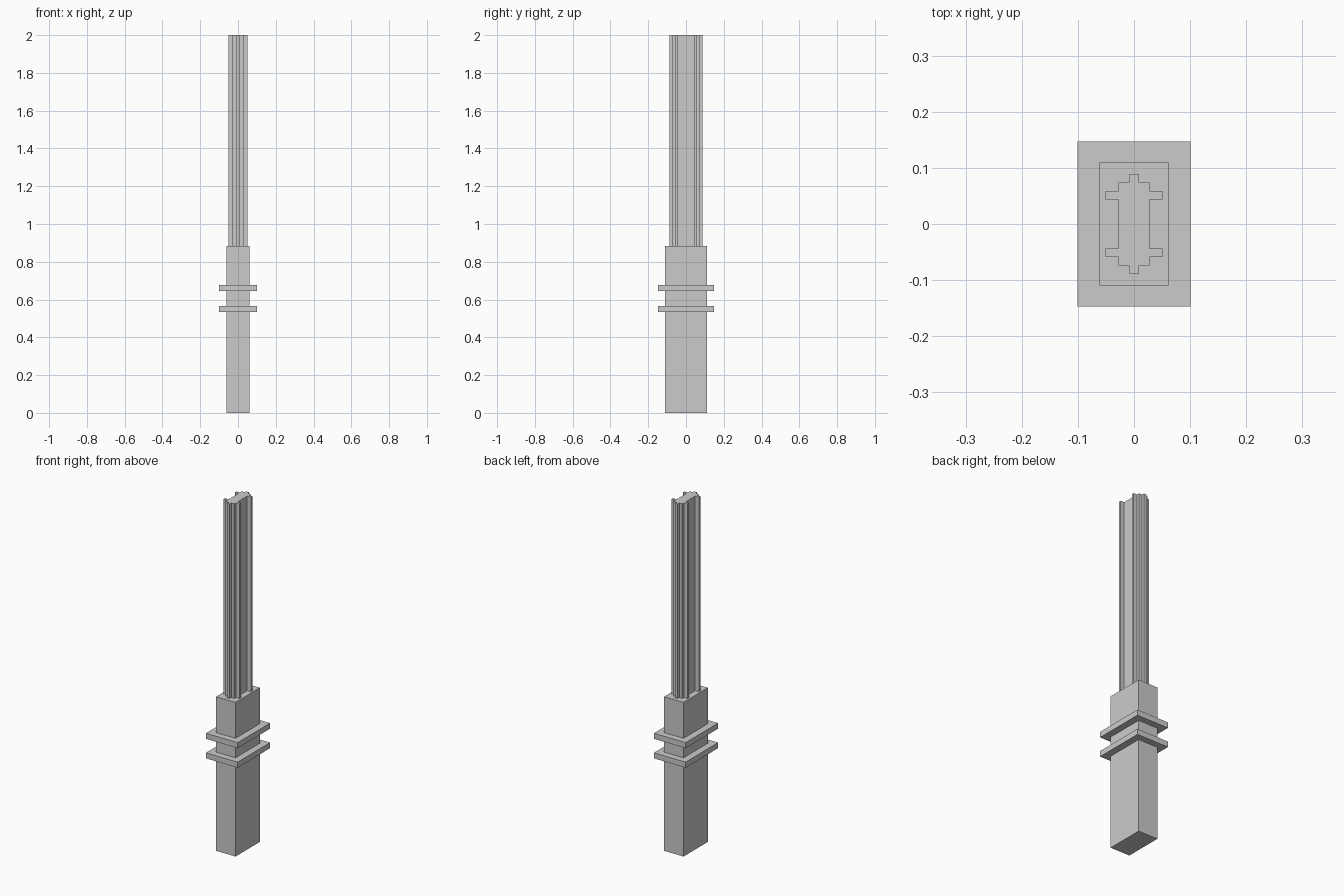
import bpy
import bmesh

if "Cube" in bpy.data.objects:
    bpy.data.objects.remove(bpy.data.objects["Cube"])


def prism(name, outline, z0, z1):
    """Extrude a closed xy outline from z0 up to z1."""
    bm = bmesh.new()
    base = bm.faces.new([bm.verts.new((x, y, z0)) for x, y in outline])
    top = bmesh.ops.extrude_face_region(bm, geom=[base], use_keep_orig=True)
    verts = [v for v in top["geom"] if isinstance(v, bmesh.types.BMVert)]
    bmesh.ops.translate(bm, verts=verts, vec=(0, 0, z1 - z0))
    bmesh.ops.recalc_face_normals(bm, faces=bm.faces)
    mesh = bpy.data.meshes.new(name)
    bm.to_mesh(mesh)
    bm.free()
    obj = bpy.data.objects.new(name, mesh)
    bpy.context.collection.objects.link(obj)
    return obj


def rect(hx, hy):
    return [(-hx, -hy), (hx, -hy), (hx, hy), (-hx, hy)]


# Rectangular lower sleeve
prism("sleeve", rect(0.0615, 0.11), 0.0, 0.884)

# Two flange plates around the sleeve
for name, z0, z1 in (("lower_flange", 0.534, 0.566), ("upper_flange", 0.646, 0.678)):
    prism(name, rect(0.1005, 0.147), z0, z1)

# Stepped shaft: one quarter of the section, mirrored in x and y
quarter = [(0.028, 0.0435), (0.051, 0.0435), (0.051, 0.0585), (0.028, 0.0585),
           (0.028, 0.074), (0.009, 0.074), (0.009, 0.088)]
half = quarter + [(-x, y) for x, y in reversed(quarter)]
section = half + [(-x, -y) for x, y in half]
prism("stepped_shaft", section, 0.884, 2.0)
